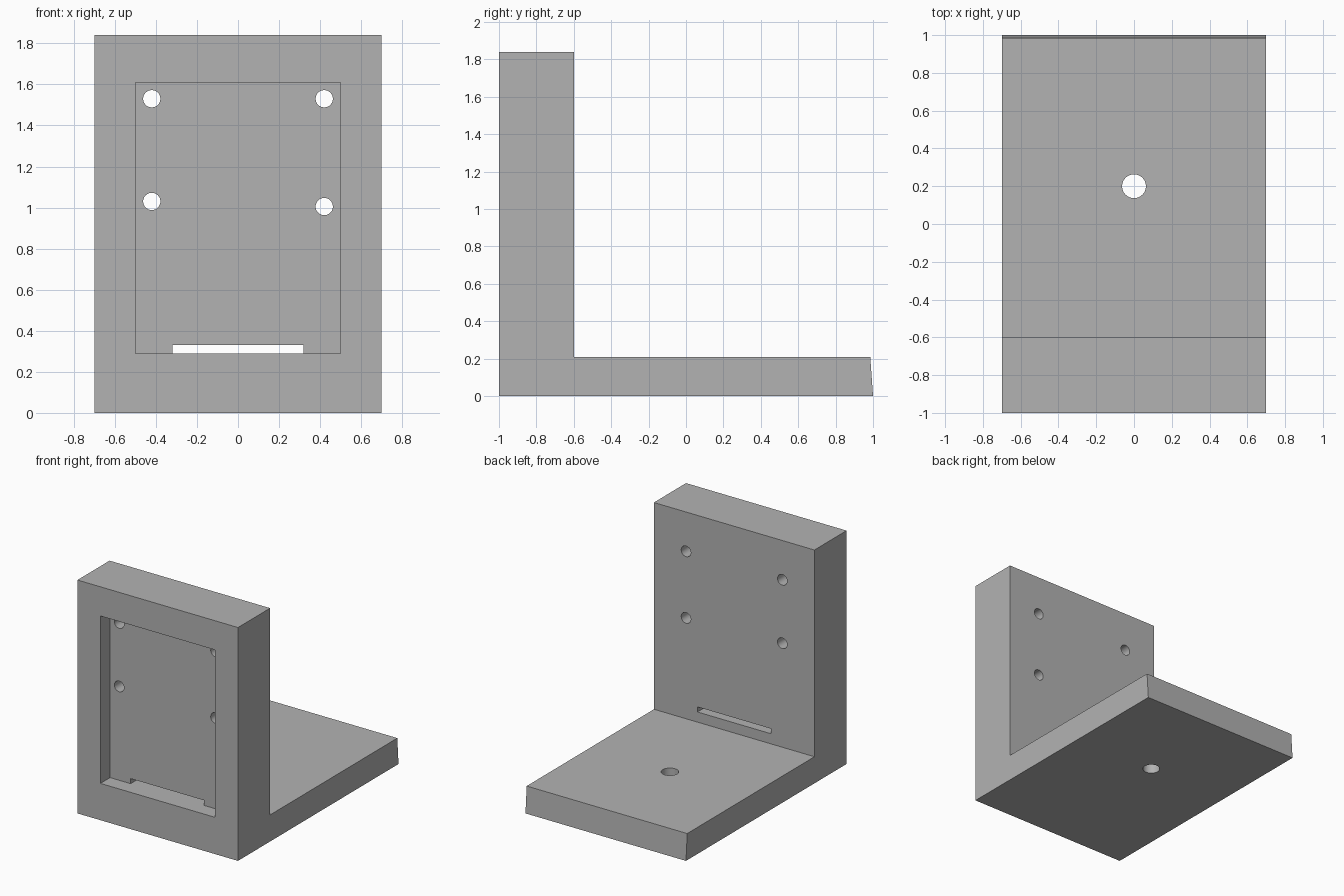
import bpy
import bmesh
from math import radians
from mathutils import Matrix, Vector

cube = bpy.data.objects.get("Cube")
if cube:
    bpy.data.objects.remove(cube, do_unlink=True)

grey = bpy.data.materials.new("plain grey")
grey.use_nodes = True
COLOUR = (0.45, 0.45, 0.45, 1)
grey.diffuse_color = COLOUR
grey.node_tree.nodes["Principled BSDF"].inputs["Base Color"].default_value = COLOUR


def add_object(name, bm):
    bmesh.ops.recalc_face_normals(bm, faces=bm.faces)
    mesh = bpy.data.meshes.new(name)
    bm.to_mesh(mesh)
    bm.free()
    mesh.materials.append(grey)
    obj = bpy.data.objects.new(name, mesh)
    bpy.context.collection.objects.link(obj)
    return obj


def box(name, low, high):
    low, high = Vector(low), Vector(high)
    bm = bmesh.new()
    place = Matrix.Translation((low + high) / 2) @ Matrix.Diagonal((*(high - low), 1))
    bmesh.ops.create_cube(bm, size=1, matrix=place)
    return add_object(name, bm)


def rod(name, centre, radius, length, tilt=0):
    bm = bmesh.new()
    place = Matrix.Translation(centre) @ Matrix.Rotation(radians(tilt), 4, "X")
    bmesh.ops.create_cone(bm, cap_ends=True, segments=48, radius1=radius,
                          radius2=radius, depth=length, matrix=place)
    return add_object(name, bm)


# L-shaped bracket, extruded across its width
W, TOP, BASE = 0.7, 1.84, 0.21
FRONT, WALL_BACK = -1, -0.6
profile = [(FRONT, 0), (1, 0), (0.985, BASE), (WALL_BACK, BASE),
           (WALL_BACK, TOP), (FRONT, TOP)]
bm = bmesh.new()
side = bm.faces.new([bm.verts.new((-W, y, z)) for y, z in profile])
grown = bmesh.ops.extrude_face_region(bm, geom=[side])
bmesh.ops.translate(bm, vec=(2 * W, 0, 0),
                    verts=[v for v in grown["geom"] if isinstance(v, bmesh.types.BMVert)])
bracket = add_object("bracket", bm)

# Front pocket, cable slot and screw holes
POCKET_BACK = FRONT + 0.12
cutters = [
    box("pocket_cutter", (-0.5, FRONT - 0.1, 0.29), (0.5, POCKET_BACK, 1.61)),
    box("slot_cutter", (-0.32, FRONT + 0.05, 0.29), (0.32, WALL_BACK + 0.1, 0.33)),
    rod("base_hole_cutter", (0, 0.2, BASE / 2), 0.063, 0.5),
]
for x, z in [(-0.42, 1.53), (0.42, 1.53), (-0.42, 1.03), (0.42, 1.005)]:
    cutters.append(rod("wall_hole_cutter", (x, -0.75, z), 0.042, 0.5, tilt=90))

for cutter in cutters:
    mod = bracket.modifiers.new(cutter.name, "BOOLEAN")
    mod.operation = "DIFFERENCE"
    mod.solver = "EXACT"
    mod.object = cutter

# Bake the cuts, then remove the cutters
bpy.context.view_layer.update()
evaluated = bracket.evaluated_get(bpy.context.evaluated_depsgraph_get())
finished = bpy.data.meshes.new_from_object(evaluated)
bracket.modifiers.clear()
bracket.data = finished
for cutter in cutters:
    bpy.data.objects.remove(cutter, do_unlink=True)

# Smooth the hole walls, keep every edge sharp
bpy.ops.object.select_all(action="DESELECT")
bracket.select_set(True)
bpy.context.view_layer.objects.active = bracket
bpy.ops.object.shade_smooth_by_angle(angle=radians(30))
